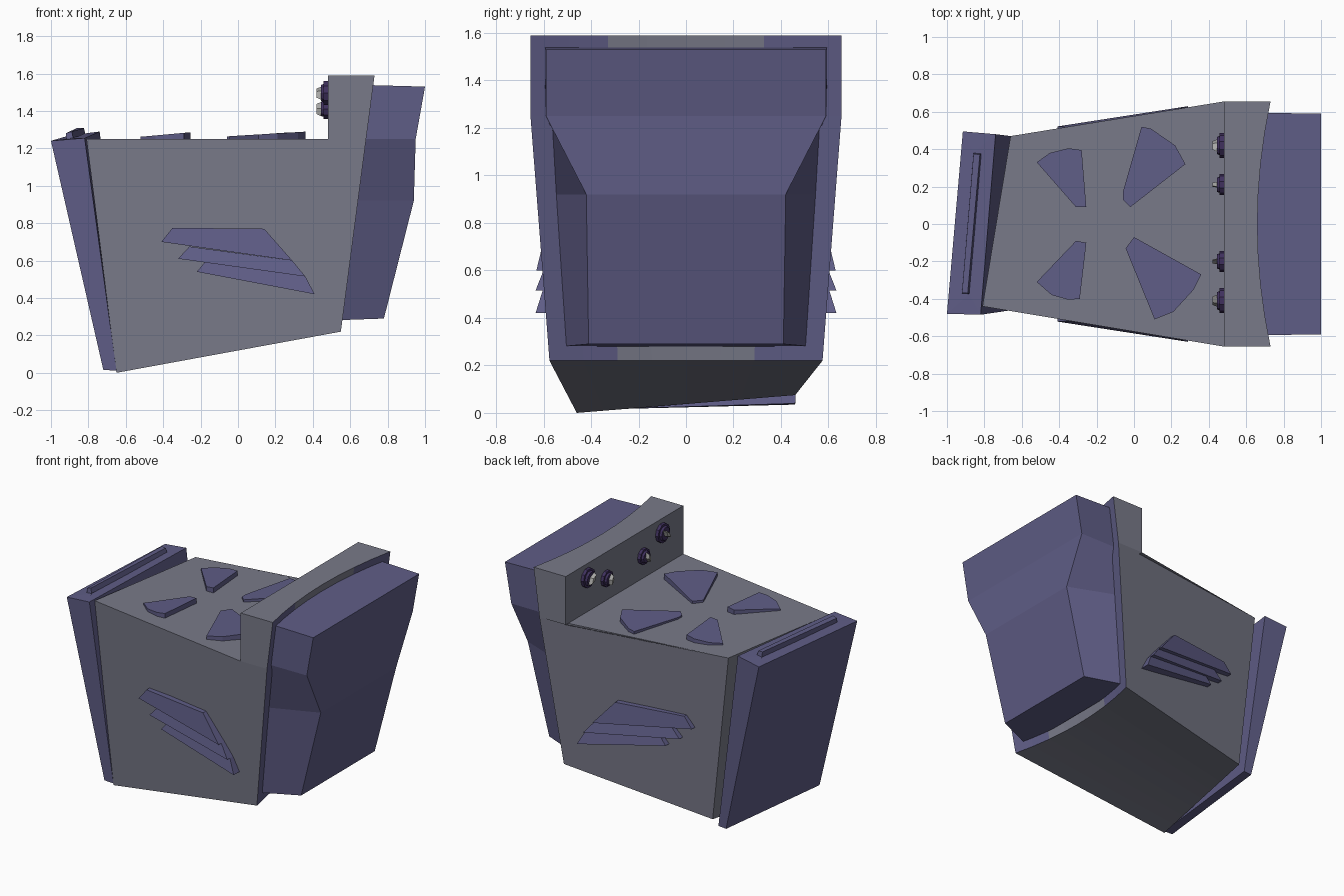
import bpy, bmesh, math
from mathutils import Matrix, Vector

if "Cube" in bpy.data.objects:
    bpy.data.objects.remove(bpy.data.objects["Cube"])


def material(name, rgb):
    m = bpy.data.materials.new(name)
    m.diffuse_color = (*rgb, 1)
    m.use_nodes = True
    m.node_tree.nodes["Principled BSDF"].inputs["Base Color"].default_value = m.diffuse_color
    return m


GREY = material("slate_grey", (0.19, 0.195, 0.25))
BLUE = material("dusty_blue", (0.115, 0.11, 0.24))
PURPLE = material("dark_purple", (0.05, 0.03, 0.11))
SILVER = material("silver", (0.38, 0.38, 0.37))


def finish(bm, name, *mats):
    bmesh.ops.recalc_face_normals(bm, faces=bm.faces[:])
    me = bpy.data.meshes.new(name)
    bm.to_mesh(me)
    bm.free()
    for m in mats:
        me.materials.append(m)
    ob = bpy.data.objects.new(name, me)
    bpy.context.collection.objects.link(ob)
    return ob


def loft(columns, caps=None):
    """Join closed outlines in order; caps lists the end faces by outline index."""
    bm = bmesh.new()
    cols = [[bm.verts.new(p) for p in c] for c in columns]
    n = len(cols[0])
    for a, b in zip(cols, cols[1:]):
        for i in range(n):
            j = (i + 1) % n
            bm.faces.new((a[i], a[j], b[j], b[i]))
    for c in (cols[0], cols[-1]):
        for cap in caps or [range(n)]:
            bm.faces.new([c[i] for i in cap])
    return bm


def mix(a, b, f):
    return a + (b - a) * f


# Cooker body: side profile swept across y, with a concave back
def body_column(t):
    f, dip = (t + 1) / 2, 0.07 * t * t
    return [
        (mix(-0.65, -0.53, f), 0.46 * t, mix(0.0, 0.075, f)),
        (mix(-0.81, -0.66, f), mix(-0.44, 0.47, f), 1.25),
        (0.48, 0.655 * t, 1.25),
        (0.48, 0.655 * t, 1.59),
        (0.66 + dip, 0.655 * t, 1.59),
        (0.615 + dip, 0.655 * t, 1.25),
        (0.48 + dip, 0.575 * t, 0.22),
    ]


bm = loft([body_column(t) for t in (-1, -0.75, -0.5, -0.25, 0, 0.25, 0.5, 0.75, 1)],
          [(0, 1, 2, 5, 6), (2, 3, 4, 5)])
bm.normal_update()
for f in bm.faces:
    c = f.calc_center_median()
    back = c.x > 0.5 and c.z < 1.5 and len(f.verts) == 4 and abs(f.normal.x) > 0.7
    if back and abs(c.y) > 0.3:
        f.material_index = 1
finish(bm, "cooker_body", GREY, BLUE)


# Rear housing: full width on top, pinched toward the back lower down
def housing_column(s):
    return [(x, y * s, z) for x, y, z in (
        (0.63, 0.595, 1.54), (1.0, 0.59, 1.53), (0.95, 0.59, 1.25),
        (0.94, 0.42, 0.92), (0.78, 0.41, 0.29), (0.50, 0.52, 0.28),
        (0.57, 0.568, 0.92), (0.60, 0.592, 1.25))]


finish(loft([housing_column(-1), housing_column(1)],
            [(0, 1, 2, 7), (7, 2, 3, 6), (6, 3, 4, 5)]), "rear_housing", BLUE)

# Oven door: skewed slab with a recessed panel
bm = loft([
    [(-1.0, -0.48, 1.24), (-0.82, -0.485, 1.255), (-0.65, -0.46, 0.012), (-0.72, -0.46, 0.015)],
    [(-0.915, 0.495, 1.265), (-0.74, 0.48, 1.29), (-0.575, 0.46, 0.04), (-0.635, 0.46, 0.035)],
])
bmesh.ops.recalc_face_normals(bm, faces=bm.faces[:])
front = min(bm.faces, key=lambda f: f.calc_center_median().x)
bmesh.ops.inset_region(bm, faces=[front], thickness=0.11, use_even_offset=True)
bmesh.ops.inset_region(bm, faces=[front], thickness=0.006, depth=-0.035)
finish(bm, "oven_door", BLUE)

# Hob plates: wedge polygons whose tops tilt along x
PLATES = [
    ([(-0.52, 0.33), (-0.45, 0.38), (-0.35, 0.405), (-0.28, 0.395),
      (-0.255, 0.09), (-0.31, 0.09)], 1.262, 0.09),
    ([(-0.52, -0.31), (-0.44, -0.38), (-0.35, -0.405), (-0.29, -0.40),
      (-0.255, -0.10), (-0.31, -0.09)], 1.262, 0.09),
    ([(0.04, 0.52), (0.09, 0.51), (0.22, 0.42), (0.275, 0.32),
      (-0.02, 0.09), (-0.06, 0.13), (-0.06, 0.17)], 1.262, 0.07),
    ([(0.0, -0.07), (-0.045, -0.13), (0.11, -0.51), (0.21, -0.47),
      (0.32, -0.35), (0.36, -0.27)], 1.265, 0.06),
]
for k, (pts, z0, slope) in enumerate(PLATES):
    x0 = min(x for x, y in pts)
    low = [(x, y, 1.24) for x, y in pts]
    top = [(x, y, z0 + slope * (x - x0)) for x, y in pts]
    finish(loft([low, top]), f"hob_plate_{k + 1}", BLUE)


# Side vents: three overlapping louvres on each side
def side_y(x, z):
    top = 0.455 + (x + 0.75) / 1.23 * 0.2
    low = 0.46 + (x + 0.60) / 1.15 * 0.115
    return mix(low, top, z / 1.25)


LOUVRES = [
    [(-0.41, 0.70), (-0.35, 0.775), (0.14, 0.77), (0.29, 0.60)],
    [(-0.32, 0.61), (-0.26, 0.675), (0.29, 0.60), (0.36, 0.515)],
    [(-0.22, 0.54), (-0.17, 0.60), (0.36, 0.515), (0.41, 0.42)],
]
for s, side in ((-1, "front"), (1, "back")):
    for k, pts in enumerate(LOUVRES):
        outer = [(x, s * (side_y(x, z) + o), z)
                 for (x, z), o in zip(pts, (0.025, 0.012, 0.015, 0.045))]
        inner = [(x, s * (side_y(x, z) - 0.03), z) for x, z in pts]
        finish(loft([inner, outer]), f"{side}_louvre_{k + 1}", BLUE)


# Control knobs: stepped discs with a pointed grip, facing -x
def disc(bm, x, y, z, r1, r2, depth, sides, squash=1.0, turn=0.0):
    m = (Matrix.Translation((x - depth / 2, y, z)) @ Matrix.Rotation(turn, 4, "X")
         @ Matrix.Rotation(-math.pi / 2, 4, "Y") @ Matrix.Diagonal((1, squash, 1, 1)))
    bmesh.ops.create_cone(bm, cap_ends=True, segments=sides, radius1=r1,
                          radius2=r2, depth=depth, matrix=m)


for k, (y, z, r) in enumerate(((-0.41, 1.495, 0.067), (-0.20, 1.41, 0.056),
                               (0.21, 1.41, 0.056), (0.42, 1.495, 0.067))):
    bm = bmesh.new()
    disc(bm, 0.485, y, z, r, r, 0.027, 10)
    disc(bm, 0.458, y, z, r * 0.78, r * 0.68, 0.014, 10)
    finish(bm, f"knob_{k + 1}", PURPLE)
    bm = bmesh.new()
    disc(bm, 0.446, y, z, r * 0.72, r * 0.5, 0.026, 4, 0.4, 0.5 * (k - 1.5))
    finish(bm, f"knob_grip_{k + 1}", SILVER)
